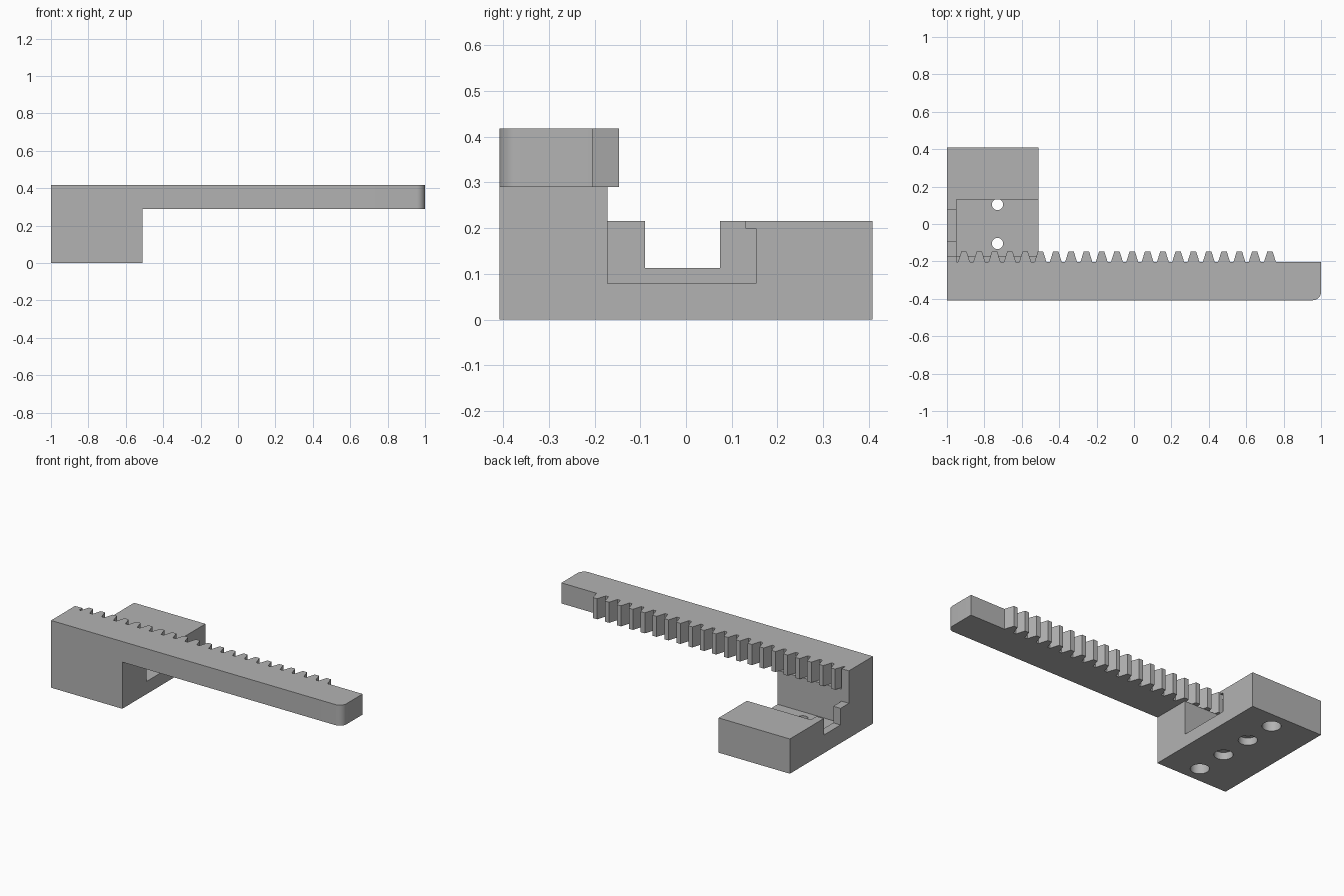
import bpy, bmesh, math
from mathutils import Vector

if "Cube" in bpy.data.objects:
    bpy.data.objects.remove(bpy.data.objects["Cube"], do_unlink=True)

grey = bpy.data.materials.new("plain grey")
grey.use_nodes = True
grey.diffuse_color = (0.45, 0.45, 0.45, 1)
grey.node_tree.nodes["Principled BSDF"].inputs["Base Color"].default_value = grey.diffuse_color


def prism(name, outline, start, end):
    """Extrude a closed outline of 3D points, given without offset, from start to end."""
    bm = bmesh.new()
    face = bm.faces.new([bm.verts.new(Vector(p) + Vector(start)) for p in outline])
    ext = bmesh.ops.extrude_face_region(bm, geom=[face])
    moved = [v for v in ext["geom"] if isinstance(v, bmesh.types.BMVert)]
    bmesh.ops.translate(bm, verts=moved, vec=Vector(end) - Vector(start))
    bmesh.ops.recalc_face_normals(bm, faces=bm.faces)
    mesh = bpy.data.meshes.new(name)
    bm.to_mesh(mesh)
    bm.free()
    mesh.materials.append(grey)
    obj = bpy.data.objects.new(name, mesh)
    bpy.context.collection.objects.link(obj)
    return obj


def along_x(name, section, x0, x1):
    return prism(name, [(0, y, z) for y, z in section], (x0, 0, 0), (x1, 0, 0))


def along_z(name, plan, z0, z1):
    return prism(name, [(x, y, 0) for x, y in plan], (0, 0, z0), (0, 0, z1))


def circle(x, y, r, n=40):
    return [(x + r * math.cos(math.tau * i / n), y + r * math.sin(math.tau * i / n)) for i in range(n)]


def combine(target, tool, operation):
    """Apply a boolean and discard the tool."""
    bpy.context.view_layer.objects.active = target
    mod = target.modifiers.new("combine", "BOOLEAN")
    mod.operation, mod.solver, mod.object = operation, "EXACT", tool
    bpy.ops.object.modifier_apply(modifier=mod.name)
    bpy.data.objects.remove(tool, do_unlink=True)


FRONT, BACK, WALL = -0.408, 0.408, -0.172
TOP, RACK_BOTTOM, BLOCK_TOP = 0.418, 0.29, 0.216
INNER, SIDE = -0.95, -0.51

# Mounting block with the notched end wall
block = along_x("rack_mount", [
    (FRONT, 0), (BACK, 0), (BACK, BLOCK_TOP), (0.074, BLOCK_TOP), (0.074, 0.113),
    (-0.09, 0.113), (-0.09, BLOCK_TOP), (WALL, BLOCK_TOP), (WALL, TOP), (FRONT, TOP)], -1, SIDE)

# Undercut pocket, open on one side
combine(block, along_x("pocket", [
    (WALL, 0.079), (0.153, 0.079), (0.153, 0.199), (0.13, 0.199),
    (0.13, 0.5), (WALL, 0.5)], INNER, -0.4), "DIFFERENCE")

# Clearance behind the teeth
combine(block, along_x("tooth_clearance", [
    (-0.3, RACK_BOTTOM), (0, RACK_BOTTOM), (0, 0.5), (-0.3, 0.5)], INNER, -0.4), "DIFFERENCE")

# Counterbored screw holes and blind outer holes
for side in (-1, 1):
    for y, r, top in ((0.104, 0.03, 0.1), (0.104, 0.053, 0.045), (0.307, 0.053, 0.1)):
        combine(block, along_z("hole", circle(-0.73, side * y, r), -0.1, top), "DIFFERENCE")

# Toothed rack with one rounded front corner
ROOT, TIP, PITCH, TEETH, RADIUS = -0.204, -0.146, 0.0818, 21, 0.045
plan = [(-0.97, ROOT), (-0.97, FRONT)]
for i in range(9):
    a = -math.pi / 2 + math.pi / 2 * i / 8
    plan.append((1 - RADIUS + RADIUS * math.cos(a), FRONT + RADIUS + RADIUS * math.sin(a)))
plan.append((1, ROOT))
for i in range(TEETH):
    x = 0.727 - PITCH * i
    plan += [(x + 0.032, ROOT), (x + 0.014, TIP), (x - 0.014, TIP), (x - 0.032, ROOT)]
combine(block, along_z("rack", plan, RACK_BOTTOM, TOP), "UNION")

# Smooth curved walls, keep hard edges
bpy.ops.object.select_all(action="DESELECT")
block.select_set(True)
bpy.context.view_layer.objects.active = block
bpy.ops.object.shade_smooth_by_angle(angle=math.radians(25))
